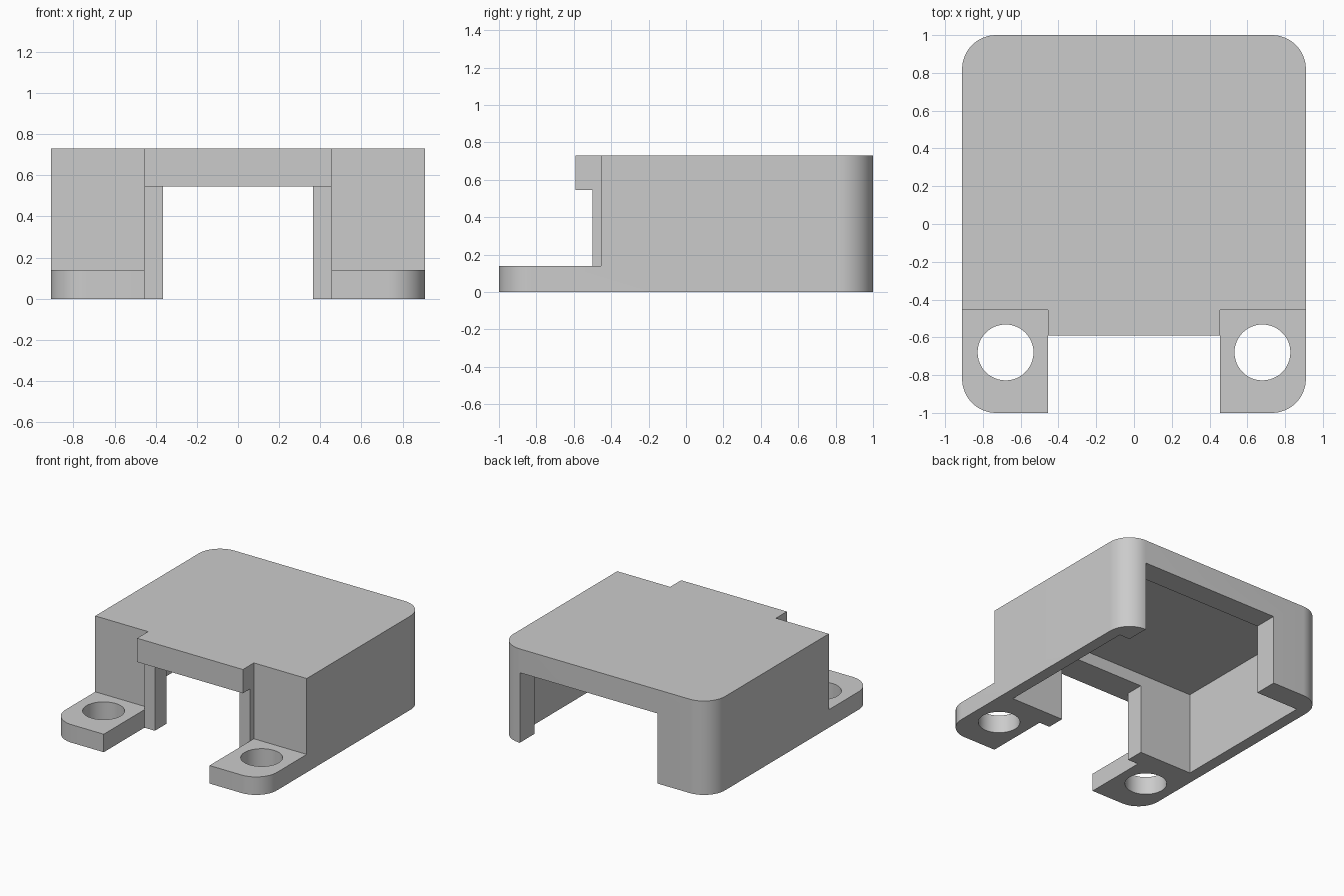
import bpy, bmesh, math
from mathutils import Vector

if "Cube" in bpy.data.objects:
    bpy.data.objects.remove(bpy.data.objects["Cube"])

W, R = 0.91, 0.18             # half width, corner radius
TOP, TAB, LINTEL = 0.73, 0.14, 0.545
FRONT, JAMB, LIP = -0.455, -0.5, -0.59
INNER, NECK = 0.82, 0.455

grey = bpy.data.materials.new("plain grey")
grey.use_nodes = True
grey.diffuse_color = (0.6, 0.6, 0.6, 1)
grey.node_tree.nodes["Principled BSDF"].inputs["Base Color"].default_value = (0.6, 0.6, 0.6, 1)


def prism(name, points, axis, lo, hi):
    """Extrude a 2D outline along x (outline in yz), y (xz) or z (xy)."""
    place = {"x": lambda p, t: (t, p[0], p[1]),
             "y": lambda p, t: (p[0], t, p[1]),
             "z": lambda p, t: (p[0], p[1], t)}[axis]
    bm = bmesh.new()
    a = [bm.verts.new(place(p, lo)) for p in points]
    b = [bm.verts.new(place(p, hi)) for p in points]
    bm.faces.new(a)
    bm.faces.new(b)
    for i in range(len(points)):
        j = (i + 1) % len(points)
        bm.faces.new((a[i], a[j], b[j], b[i]))
    bmesh.ops.recalc_face_normals(bm, faces=bm.faces)
    mesh = bpy.data.meshes.new(name)
    bm.to_mesh(mesh)
    bm.free()
    obj = bpy.data.objects.new(name, mesh)
    bpy.context.collection.objects.link(obj)
    return obj


def block(name, x, y, z):
    rect = [(x[0], y[0]), (x[1], y[0]), (x[1], y[1]), (x[0], y[1])]
    return prism(name, rect, "z", *z)


def arc(cx, cy, r, start, sweep, n):
    return [(cx + r * math.cos(start + sweep * i / n),
             cy + r * math.sin(start + sweep * i / n)) for i in range(n + 1)]


# Solid housing with four rounded corners
outline = []
for k, (sx, sy) in enumerate([(1, 1), (-1, 1), (-1, -1), (1, -1)]):
    outline += arc(sx * (W - R), sy * (1 - R), R, k * math.pi / 2, math.pi / 2, 16)
housing = prism("housing", outline, "z", 0, TOP)
housing.data.materials.append(grey)

# Space in front of the lip and between the tabs
gap = [(-1.2, -0.2), (JAMB, -0.2), (JAMB, LINTEL), (LIP, LINTEL), (LIP, 1), (-1.2, 1)]
cutters = [prism("front_gap_cutter", gap, "x", -NECK, NECK)]

# Space above each mounting tab, and its screw hole
for side, s in (("left", 1), ("right", -1)):
    xs = sorted((s * NECK, s * 1.2))
    cutters.append(block(side + "_tab_cutter", xs, (-1.2, FRONT), (TAB, 1)))
    hole = arc(s * 0.68, -0.68, 0.148, 0, math.tau, 48)[:-1]
    cutters.append(prism(side + "_hole_cutter", hole, "z", -0.2, 0.4))

# Hollow inside, front doorway and off-centre back opening
cutters += [
    block("cavity_cutter", (-INNER, INNER), (-0.36, INNER), (-0.2, 0.64)),
    block("front_door_cutter", (-0.365, 0.365), (-0.8, -0.2), (-0.2, LINTEL)),
    block("back_door_cutter", (-NECK, W - R), (0.6, 1.2), (-0.2, LINTEL)),
]

for cutter in cutters:
    cutter.hide_render = True
    mod = housing.modifiers.new(cutter.name, "BOOLEAN")
    mod.operation = "DIFFERENCE"
    mod.solver = "EXACT"
    mod.object = cutter

# Bake the cuts, then drop the cutters
graph = bpy.context.evaluated_depsgraph_get()
baked = bpy.data.meshes.new_from_object(housing.evaluated_get(graph))
housing.modifiers.clear()
housing.data = baked
for cutter in cutters:
    bpy.data.objects.remove(cutter)
baked.materials.clear()
baked.materials.append(grey)
for face in baked.polygons:
    face.material_index = 0

bpy.ops.object.select_all(action="DESELECT")
housing.select_set(True)
bpy.context.view_layer.objects.active = housing
bpy.ops.object.shade_smooth_by_angle(angle=math.radians(30))
